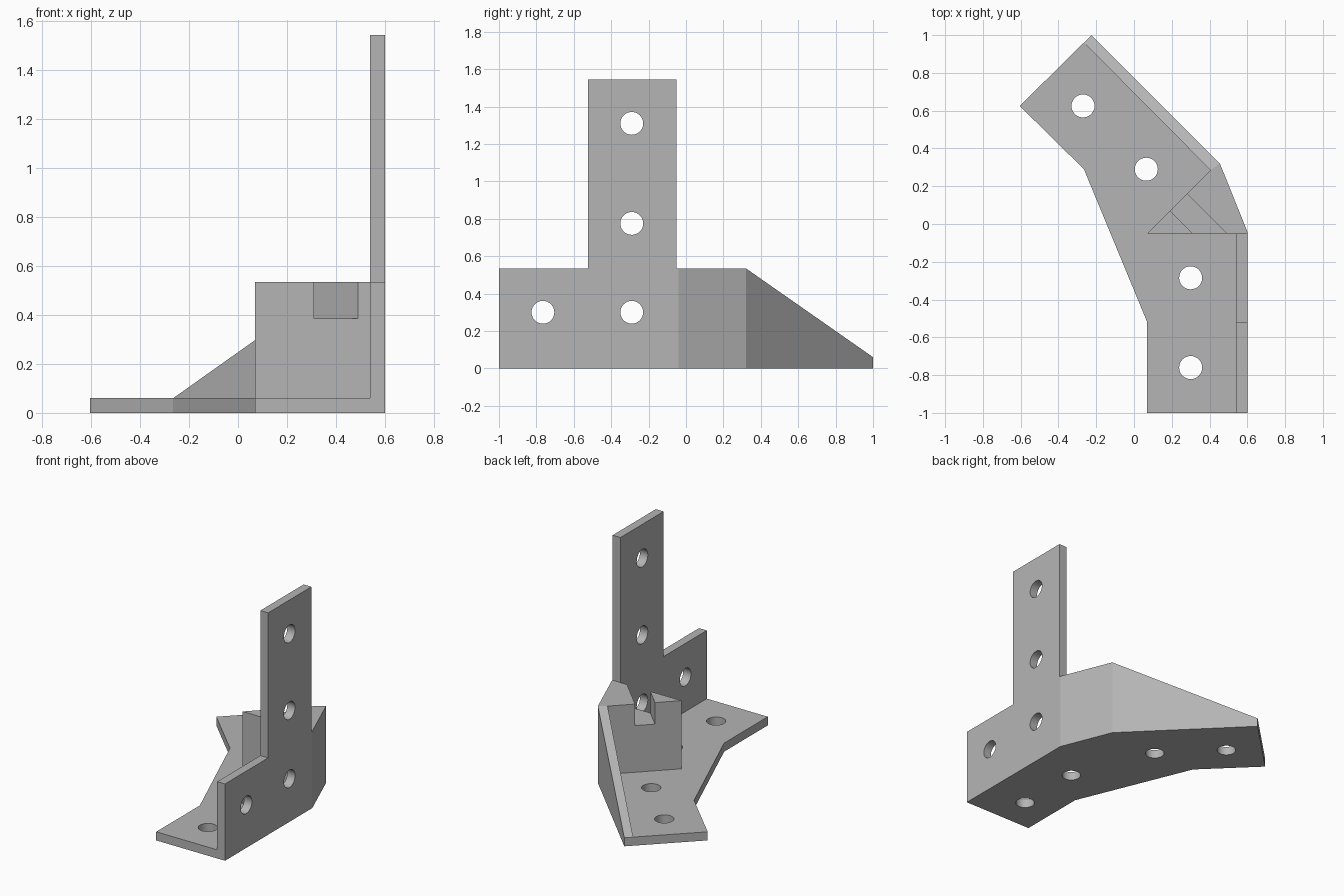
import bpy, bmesh, math
from mathutils import Matrix, Vector

cube = bpy.data.objects.get("Cube")
if cube:
    bpy.data.objects.remove(cube, do_unlink=True)

grey = bpy.data.materials.new("plain grey")
grey.use_nodes = True
colour = (0.46, 0.46, 0.46, 1)
grey.diffuse_color = colour
grey.node_tree.nodes["Principled BSDF"].inputs["Base Color"].default_value = colour

PLATE, WALL, TOP, R = 0.06, 0.535, 1.545, 0.061
IN, OUT, BACK = 0.54, 0.6, -0.05


def add_object(name, bm):
    bmesh.ops.recalc_face_normals(bm, faces=bm.faces)
    mesh = bpy.data.meshes.new(name)
    bm.to_mesh(mesh)
    bm.free()
    mesh.materials.append(grey)
    ob = bpy.data.objects.new(name, mesh)
    bpy.context.collection.objects.link(ob)
    return ob


def prism(name, outline, z0, heights):
    """Upright prism; heights is one value or one per corner."""
    if not isinstance(heights, list):
        heights = [heights] * len(outline)
    bm = bmesh.new()
    low = [bm.verts.new((x, y, z0)) for x, y in outline]
    high = [bm.verts.new((x, y, h)) for (x, y), h in zip(outline, heights)]
    bm.faces.new(low)
    cap = bm.faces.new(high)
    for i in range(len(low)):
        j = (i + 1) % len(low)
        bm.faces.new((low[i], low[j], high[j], high[i]))
    if len(set(heights)) > 1:
        bmesh.ops.triangulate(bm, faces=[cap])
    return add_object(name, bm)


def drill(name, centre, axis):
    bm = bmesh.new()
    turn = Matrix.Rotation(math.pi / 2, 4, "Y") if axis == "X" else Matrix()
    bmesh.ops.create_cone(bm, cap_ends=True, segments=32, radius1=R, radius2=R,
                          depth=0.2, matrix=Matrix.Translation(Vector(centre)) @ turn)
    return add_object(name, bm)


def combine(target, tool, operation):
    mod = target.modifiers.new(operation, "BOOLEAN")
    mod.operation, mod.solver, mod.object = operation, "EXACT", tool
    bpy.context.view_layer.objects.active = target
    bpy.ops.object.modifier_apply(modifier=mod.name)
    bpy.data.objects.remove(tool, do_unlink=True)


# bent base plate
bracket = prism("corner_bracket", [
    (0.07, -1), (OUT, -1), (OUT, -0.04), (0.455, 0.32), (-0.225, 1),
    (-0.605, 0.625), (-0.265, 0.29), (0.07, -0.52)], 0, PLATE)

# straight side wall and tall upright tab
side_wall = prism("side_wall", [(IN, -1), (OUT, -1), (OUT, BACK), (IN, BACK)], 0, WALL)
upright = prism("upright_tab", [(IN, -0.525), (OUT, -0.525), (OUT, BACK), (IN, BACK)], 0, TOP)

# wedge block filling the bend, with a diagonal slot across its top
block = prism("wedge_block", [
    (0.07, BACK), (OUT, BACK), (OUT, -0.04), (0.455, 0.32), (0.405, 0.285)], 0, WALL)
slot = prism("slot_cutter", [
    (0.41, -0.15), (0.59, -0.15), (0.19, 0.25), (0.1, 0.16)], 0.385, 0.7)
combine(block, slot, "DIFFERENCE")

# sloping wall on the angled arm
slope = prism("sloping_wall", [
    (0.455, 0.32), (-0.225, 1), (-0.265, 0.96), (0.405, 0.285)],
    0, [WALL, PLATE, PLATE, WALL])

for part in (side_wall, upright, block, slope):
    combine(bracket, part, "UNION")

# screw holes through the base, then through the wall and tab
for x, y in [(0.3, -0.76), (0.3, -0.285), (0.065, 0.29), (-0.27, 0.625)]:
    combine(bracket, drill("base_drill", (x, y, 0), "Z"), "DIFFERENCE")
for y, z in [(-0.765, 0.3), (-0.29, 0.3), (-0.29, 0.775), (-0.29, 1.31)]:
    combine(bracket, drill("wall_drill", (0.57, y, z), "X"), "DIFFERENCE")

bpy.ops.object.select_all(action="DESELECT")
bracket.select_set(True)
bpy.context.view_layer.objects.active = bracket
bpy.ops.object.shade_smooth_by_angle(angle=math.radians(15))
